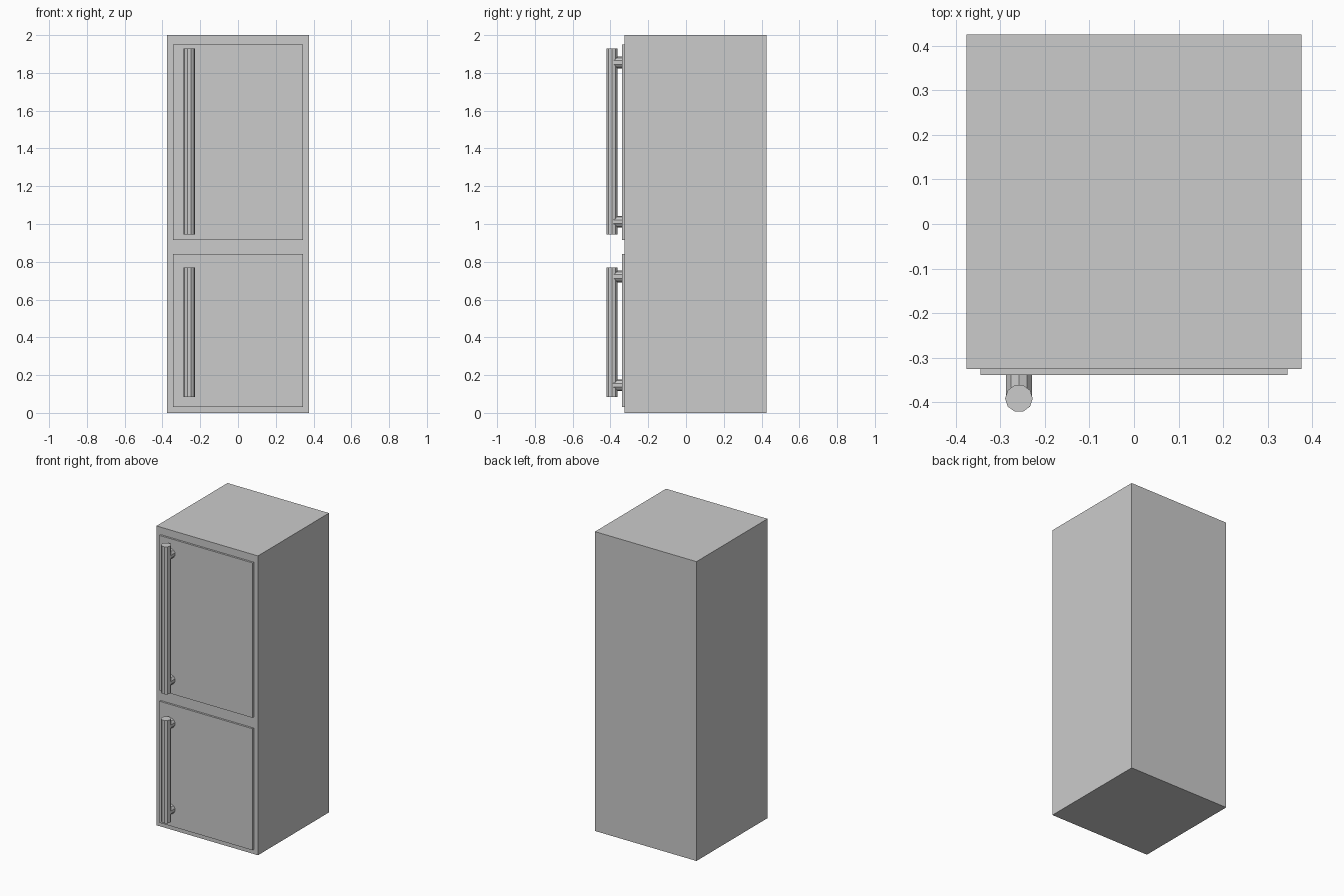
import bpy
from math import pi

if "Cube" in bpy.data.objects:
    bpy.data.objects.remove(bpy.data.objects["Cube"])


def box(name, lo, hi):
    bpy.ops.mesh.primitive_cube_add(size=1, location=[(a + b) / 2 for a, b in zip(lo, hi)])
    ob = bpy.context.object
    ob.name = name
    ob.scale = [b - a for a, b in zip(lo, hi)]
    bpy.ops.object.transform_apply(location=False, rotation=False, scale=True)


def rod(name, radius, length, loc, rot=(0, 0, 0)):
    bpy.ops.mesh.primitive_cylinder_add(vertices=10, radius=radius, depth=length,
                                        location=loc, rotation=rot)
    bpy.context.object.name = name


# Cabinet
box("cabinet", (-0.375, -0.325, 0), (0.375, 0.425, 2))

# Doors, each with a bar handle on two posts
HX, HY = -0.258, -0.391
doors = [
    ("upper", 0.915, 1.95, 0.945, 1.93, (1.012, 1.855)),
    ("lower", 0.03, 0.842, 0.083, 0.77, (0.147, 0.722)),
]
for name, z0, z1, b0, b1, posts in doors:
    box(name + "_door", (-0.344, -0.338, z0), (0.344, -0.32, z1))
    rod(name + "_handle_bar", 0.031, b1 - b0, (HX, HY, (b0 + b1) / 2), (0, 0, pi / 10))
    for i, z in enumerate(posts):
        rod(f"{name}_handle_post_{i + 1}", 0.031, 0.056, (HX, -0.363, z), (pi / 2, 0, 0))
